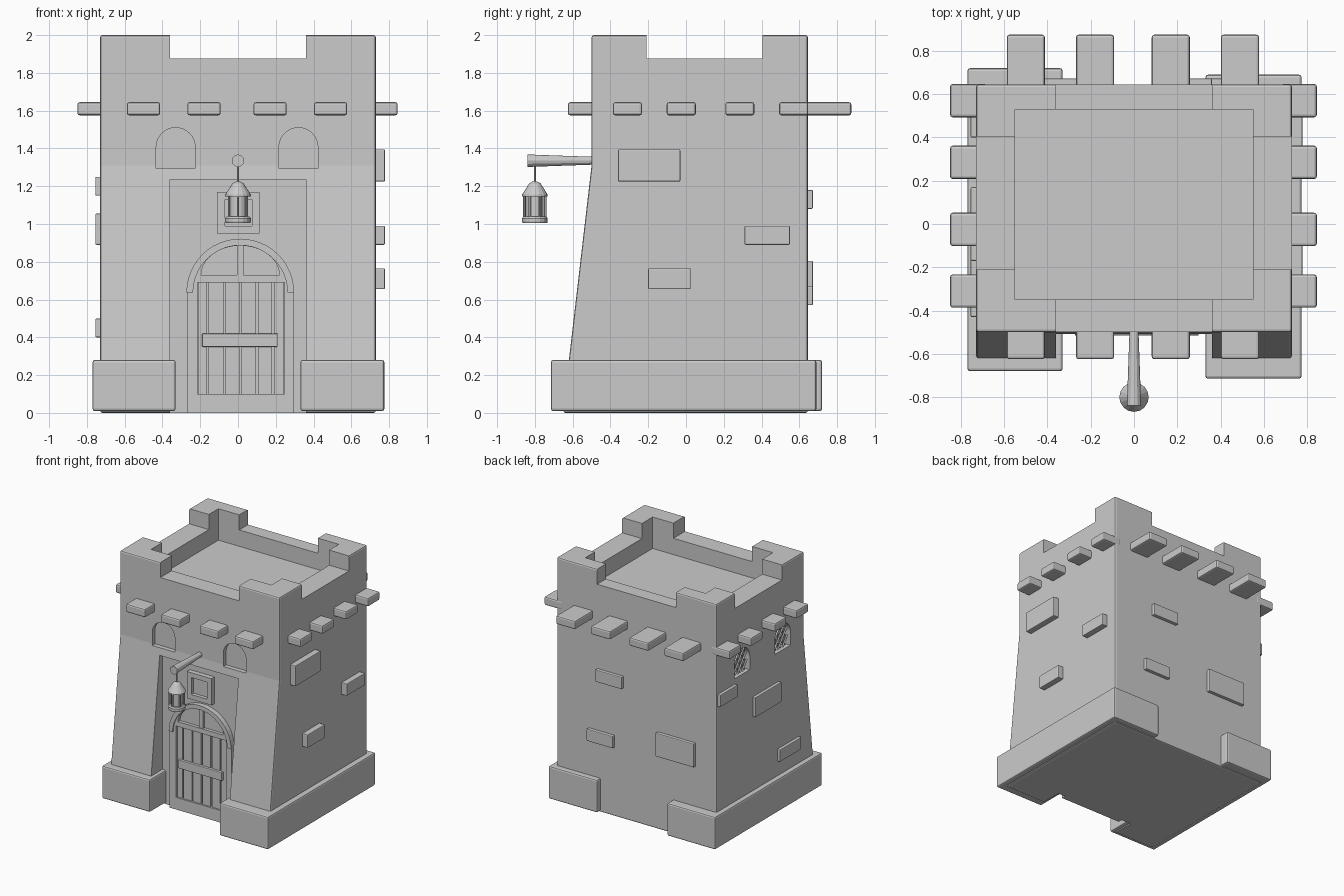
import bpy, bmesh, math
from mathutils import Vector

if "Cube" in bpy.data.objects:
    bpy.data.objects.remove(bpy.data.objects["Cube"])


def finish(bm, name, bevel=0.0):
    bmesh.ops.recalc_face_normals(bm, faces=bm.faces)
    me = bpy.data.meshes.new(name)
    bm.to_mesh(me)
    bm.free()
    ob = bpy.data.objects.new(name, me)
    bpy.context.collection.objects.link(ob)
    if bevel:
        m = ob.modifiers.new("bevel", 'BEVEL')
        m.width, m.segments, m.limit_method = bevel, 2, 'ANGLE'
        apply(ob, m)
    return ob


def apply(ob, m):
    with bpy.context.temp_override(object=ob, active_object=ob, selected_objects=[ob]):
        bpy.ops.object.modifier_apply(modifier=m.name)


def prism(name, pts, axis, a, b, bevel=0.0):
    """Extrude a profile: axis 'x' takes (y, z) points, axis 'y' takes (x, z)."""
    bm = bmesh.new()
    put = (lambda p, d: (d, p[0], p[1])) if axis == 'x' else (lambda p, d: (p[0], d, p[1]))
    lo = [bm.verts.new(put(p, a)) for p in pts]
    hi = [bm.verts.new(put(p, b)) for p in pts]
    bm.faces.new(lo)
    bm.faces.new(hi)
    for i in range(len(pts)):
        j = (i + 1) % len(pts)
        bm.faces.new((lo[i], lo[j], hi[j], hi[i]))
    return finish(bm, name, bevel)


def box(name, x0, x1, y0, y1, z0, z1, bevel=0.0):
    return prism(name, [(x0, z0), (x1, z0), (x1, z1), (x0, z1)], 'y', y0, y1, bevel)


def arch(c, w, z0, z1, n=16):
    """Round-topped outline centred on c with half width w."""
    zs = z1 - w
    return [(c - w, z0), (c + w, z0)] + [
        (c + w * math.cos(math.pi * i / n), zs + w * math.sin(math.pi * i / n)) for i in range(n + 1)]


def cut(ob, *cutters):
    for c in cutters:
        m = ob.modifiers.new("cut", 'BOOLEAN')
        m.operation, m.solver, m.object = 'DIFFERENCE', 'EXACT', c
        apply(ob, m)
        bpy.data.objects.remove(c)


def lathe(name, cx, cy, rings, n=16):
    """Round part about a vertical axis from (radius, z) pairs."""
    bm = bmesh.new()
    loops = [[bm.verts.new((cx + r * math.cos(2 * math.pi * i / n),
                            cy + r * math.sin(2 * math.pi * i / n), z)) for i in range(n)] for r, z in rings]
    for p, q in zip(loops, loops[1:]):
        for i in range(n):
            bm.faces.new((p[i], p[(i + 1) % n], q[(i + 1) % n], q[i]))
    bm.faces.new(loops[0])
    bm.faces.new(loops[-1])
    return finish(bm, name)


def rod(name, p, q, r0, r1, n=12):
    p, q = Vector(p), Vector(q)
    bm = bmesh.new()
    bmesh.ops.create_cone(bm, cap_ends=True, segments=n, radius1=r0, radius2=r1, depth=(q - p).length)
    rot = (q - p).to_track_quat('Z', 'Y').to_matrix()
    for v in bm.verts:
        v.co = rot @ v.co + (p + q) / 2
    return finish(bm, name)


# Tower with battered front, parapet, door recess and window niches
tower = prism("tower", [(-0.65, 0), (-0.62, 0.28), (-0.5, 1.31), (-0.5, 2), (0.645, 2), (0.645, 0)],
              'x', -0.73, 0.73, 0.012)
cut(tower,
    box("recess", -0.36, 0.36, -1, -0.47, -0.1, 1.235),
    box("roof_well", -0.55, 0.55, -0.35, 0.53, 1.74, 2.2),
    box("notch_a", -0.36, 0.36, -1, 1, 1.875, 2.3),
    box("notch_b", -1, 1, -0.21, 0.405, 1.875, 2.3))
for c in (-0.33, 0.32):
    cut(tower, prism("niche", arch(c, 0.103, 1.295, 1.51), 'y', -0.7, -0.465))
SIDE_WINDOWS = (0.31, -0.22)
for c in SIDE_WINDOWS:
    cut(tower, prism("niche", arch(c, 0.1, 1.295, 1.51), 'x', -1, -0.67))

# Lattice bars in the left side windows
for c in SIDE_WINDOWS:
    for s in (-1, 1):
        for k in range(-3, 4):
            d = Vector((s, 1.3)).normalized()
            o = Vector((c + k * 0.06, 1.4))
            inside = []
            for i in range(-100, 101):
                p = o + d * i * 0.003
                if abs(p.x - c) < 0.1 and p.y > 1.295 and (p.y < 1.41 or (p - Vector((c, 1.41))).length < 0.1):
                    inside.append(p)
            if len(inside) > 8:
                a, b = inside[0], inside[-1]
                x = -0.695 + 0.004 * s
                rod("window_lattice", (x, a.x, a.y), (x, b.x, b.y), 0.008, 0.008, 4)

# Plinth blocks
box("plinth_left", -0.77, -0.33, -0.68, 0.72, 0.01, 0.28, 0.012)
box("plinth_right", 0.33, 0.775, -0.715, 0.69, 0.01, 0.28, 0.012)

# Projecting beam ends on all four sides
for x in (-0.5, -0.18, 0.17, 0.49):
    box("beam_front", x - 0.088, x + 0.088, -0.625, -0.45, 1.575, 1.645, 0.012)
    box("beam_back", x - 0.088, x + 0.088, 0.6, 0.875, 1.575, 1.645, 0.012)
for y in (0.57, 0.285, -0.025, -0.31):
    box("beam_left", -0.85, -0.68, y - 0.077, y + 0.077, 1.575, 1.645, 0.012)
    box("beam_right", 0.68, 0.845, y - 0.077, y + 0.077, 1.575, 1.645, 0.012)

# Raised stones
for a, b, z0, z1 in ((-0.36, -0.03, 1.225, 1.395), (0.31, 0.55, 0.89, 0.99), (-0.2, 0.025, 0.655, 0.765)):
    box("stone_right", 0.7, 0.778, a, b, z0, z1, 0.006)
for a, b, z0, z1 in ((0.4, 0.63, 1.15, 1.25), (-0.17, 0.17, 0.89, 1.055), (-0.43, -0.15, 0.4, 0.5)):
    box("stone_left", -0.755, -0.7, a, b, z0, z1, 0.006)
for a, b, z0, z1 in ((0.12, 0.36, 1.08, 1.18), (0.2, 0.44, 0.57, 0.67), (-0.54, -0.19, 0.61, 0.805)):
    box("stone_back", a, b, 0.62, 0.672, z0, z1, 0.006)

# Arched door frame with fanlight
frame = prism("door_frame", arch(0.012, 0.283, 0.0, 0.92, 24), 'y', -0.505, -0.46)
fan = [(0.012 + 0.207 * math.cos(math.pi * i / 20), 0.73 + 0.155 * math.sin(math.pi * i / 20)) for i in range(21)]
cut(frame, box("door_hole", -0.215, 0.245, -0.6, -0.475, 0.1, 0.69),
    prism("fan_hole", fan, 'y', -0.6, -0.478))
box("fanlight_bar", -0.005, 0.029, -0.5, -0.47, 0.72, 0.89)
n = 24
ring = [(0.012 + r * math.cos(math.pi * i / n), 0.637 + r * math.sin(math.pi * i / n))
        for r, order in ((0.285, range(n + 1)), (0.25, range(n, -1, -1))) for i in order]
prism("door_arch_trim", ring, 'y', -0.515, -0.48)

# Door planks and crossbar
edges = (-0.215, -0.16, -0.07, 0.013, 0.1, 0.185, 0.245)
for a, b in zip(edges, edges[1:]):
    box("door_plank", a + 0.005, b - 0.005, -0.492, -0.46, 0.1, 0.69)
box("door_crossbar", -0.19, 0.21, -0.512, -0.48, 0.35, 0.42, 0.004)

# Square plaque above the door
plaque = box("plaque_frame", -0.11, 0.115, -0.51, -0.46, 0.95, 1.17)
cut(plaque, box("plaque_hole", -0.07, 0.075, -0.6, -0.48, 0.99, 1.13))

# Lantern on its wooden arm
LY = -0.8
rod("lantern_arm", (0, -0.47, 1.335), (0, -0.84, 1.335), 0.02, 0.033)
rod("lantern_hanger", (0, LY, 1.2), (0, LY, 1.33), 0.006, 0.006, 8)
lathe("lantern_cap", 0, LY, [(0.068, 1.145), (0.068, 1.155), (0.03, 1.215), (0.012, 1.225)])
lathe("lantern_glass", 0, LY, [(0.045, 1.02), (0.045, 1.15)])
lathe("lantern_base", 0, LY, [(0.065, 1.005), (0.068, 1.012), (0.068, 1.03), (0.06, 1.04)])
for i in range(6):
    a = math.pi * (i + 0.5) / 3
    p = (0.055 * math.cos(a), LY + 0.055 * math.sin(a))
    rod("lantern_post", (*p, 1.025), (*p, 1.15), 0.007, 0.007, 6)
